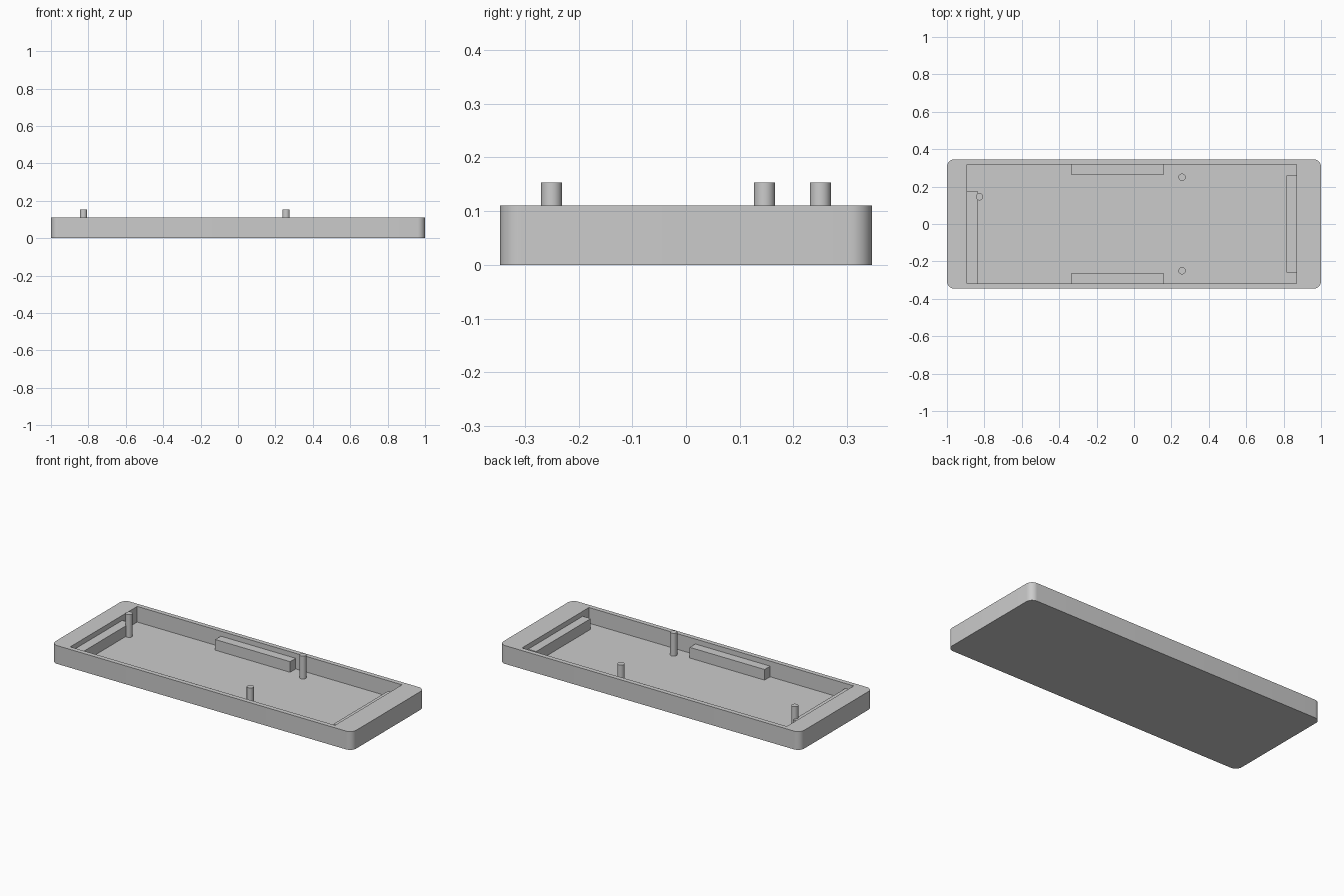
import bpy, bmesh, math

if "Cube" in bpy.data.objects:
    bpy.data.objects.remove(bpy.data.objects["Cube"])

FLOOR, RIM, LEDGE, PIN = 0.016, 0.11, 0.08, 0.153
X0, X1, Y = -0.893, 0.868, 0.318      # inside of the cavity

grey = bpy.data.materials.new("plain_grey")
grey.diffuse_color = (0.6, 0.6, 0.6, 1)
grey.use_nodes = True
grey.node_tree.nodes["Principled BSDF"].inputs["Base Color"].default_value = grey.diffuse_color


def prism(name, outline, z0, z1):
    """Extrude a closed xy outline from z0 to z1."""
    bm = bmesh.new()
    base = bm.faces.new([bm.verts.new((x, y, z0)) for x, y in outline])
    top = bmesh.ops.extrude_face_region(bm, geom=[base])["geom"]
    bmesh.ops.translate(bm, vec=(0, 0, z1 - z0),
                        verts=[v for v in top if isinstance(v, bmesh.types.BMVert)])
    bmesh.ops.recalc_face_normals(bm, faces=bm.faces)
    me = bpy.data.meshes.new(name)
    bm.to_mesh(me)
    bm.free()
    me.materials.append(grey)
    ob = bpy.data.objects.new(name, me)
    bpy.context.collection.objects.link(ob)
    return ob


def box(name, x0, x1, y0, y1, z0, z1):
    return prism(name, [(x0, y0), (x1, y0), (x1, y1), (x0, y1)], z0, z1)


def arc(cx, cy, r, start, sweep, n):
    return [(cx + r * math.cos(start + sweep * i / n),
             cy + r * math.sin(start + sweep * i / n)) for i in range(n)]


def smooth(ob):
    bpy.ops.object.select_all(action='DESELECT')
    ob.select_set(True)
    bpy.context.view_layer.objects.active = ob
    bpy.ops.object.shade_smooth_by_angle(angle=math.radians(30))


# Tray body with rounded vertical corners
R, HX, HY, N = 0.04, 1.0, 0.346, 10
outline = []
for i, (sx, sy) in enumerate([(1, 1), (-1, 1), (-1, -1), (1, -1)]):
    cx, cy = sx * (HX - R), sy * (HY - R)
    outline += arc(cx, cy, R, i * math.pi / 2, math.pi / 2 * (N + 1) / N, N + 1)
tray = prism("tray", outline, 0, RIM)

# Rectangular cavity cut from above
cutter = box("cavity_cutter", X0, X1, -Y, Y, FLOOR, RIM + 0.1)
cut = tray.modifiers.new("cavity", 'BOOLEAN')
cut.operation, cut.object, cut.solver = 'DIFFERENCE', cutter, 'EXACT'
bpy.context.view_layer.objects.active = tray
bpy.ops.object.modifier_apply(modifier=cut.name)
bpy.data.objects.remove(cutter)
smooth(tray)

# Support ledges along the walls
box("back_ledge", -0.337, 0.161, 0.265, Y, FLOOR, LEDGE)
box("front_ledge", -0.337, 0.161, -Y, -0.265, FLOOR, LEDGE)
box("left_ledge", X0, -0.837, -Y, 0.177, FLOOR, LEDGE)
box("right_ledge", 0.815, X1, -0.259, 0.259, FLOOR, LEDGE)

# Locating pins standing on the floor
for name, x, y in [("back_pin", 0.257, 0.25), ("front_pin", 0.257, -0.25),
                   ("left_pin", -0.826, 0.146)]:
    smooth(prism(name, arc(x, y, 0.0195, 0, 2 * math.pi, 32), FLOOR, PIN))
